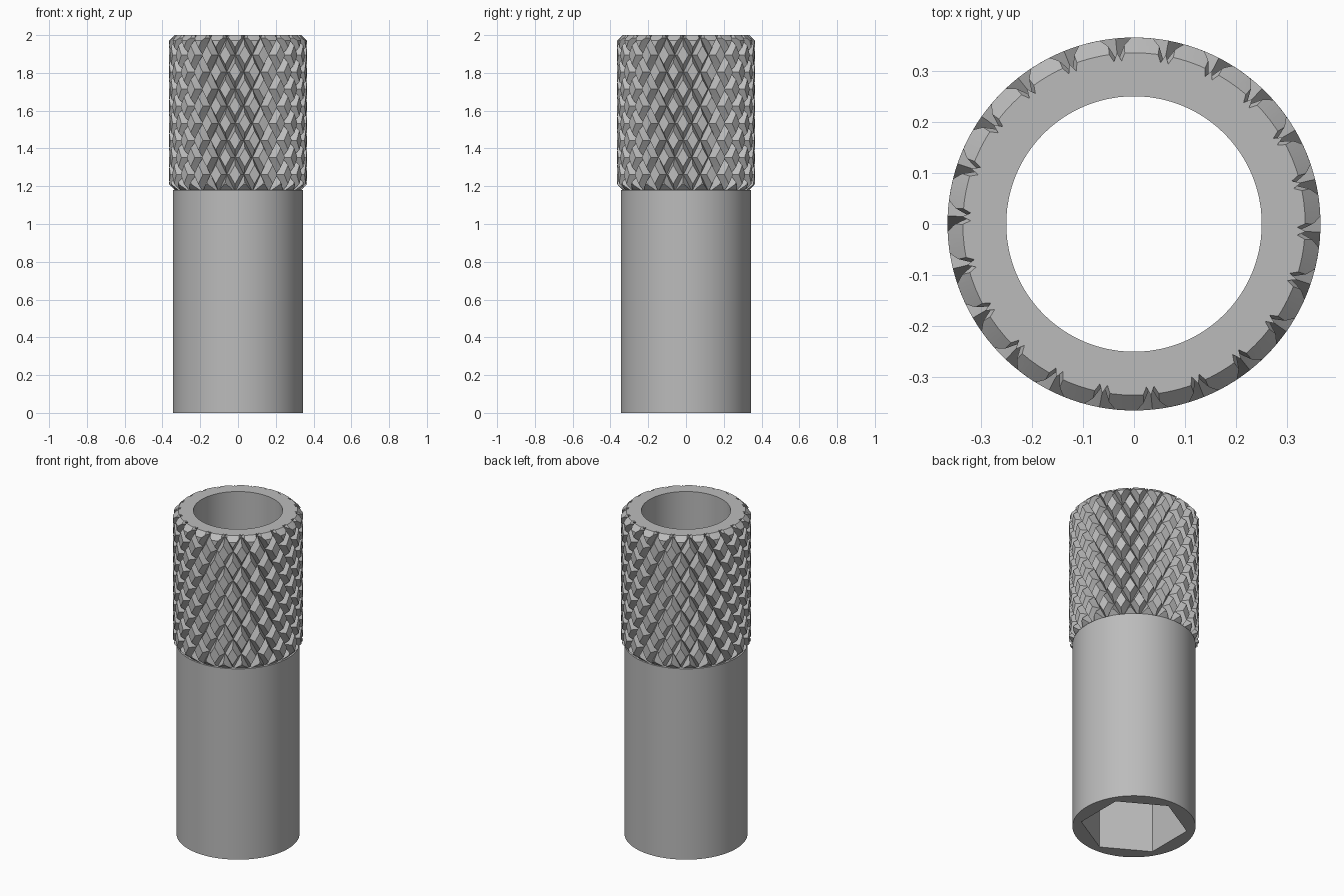
import bpy, bmesh
from math import pi, cos, sin, radians

cube = bpy.data.objects.get("Cube")
if cube:
    bpy.data.objects.remove(cube, do_unlink=True)

steel = bpy.data.materials.new("grey_steel")
steel.use_nodes = True
GREY = (0.5, 0.5, 0.5, 1)
steel.diffuse_color = GREY
steel.node_tree.nodes["Principled BSDF"].inputs["Base Color"].default_value = GREY

SIDES = 96
SEAM, TOP = 1.18, 2.0
OUTER, DEPTH, CHAMFER, BORE = 0.365, 0.045, 0.03, 0.25


def make_object(name, bm):
    bmesh.ops.recalc_face_normals(bm, faces=bm.faces)
    mesh = bpy.data.meshes.new(name)
    bm.to_mesh(mesh)
    bm.free()
    mesh.materials.append(steel)
    ob = bpy.data.objects.new(name, mesh)
    bpy.context.collection.objects.link(ob)
    return ob


def smooth(ob, angle):
    bpy.ops.object.select_all(action="DESELECT")
    ob.select_set(True)
    bpy.context.view_layer.objects.active = ob
    bpy.ops.object.shade_smooth_by_angle(angle=radians(angle))


def ring(bm, r, z, n=SIDES, turn=0.0):
    return [bm.verts.new((r * cos(turn + 2 * pi * i / n), r * sin(turn + 2 * pi * i / n), z))
            for i in range(n)]


def bridge(bm, a, b):
    for i in range(len(a)):
        j = (i + 1) % len(a)
        bm.faces.new((a[i], a[j], b[j], b[i]))


def edge_loop(bm, verts):
    found = []
    for i, v in enumerate(verts):
        w = verts[(i + 1) % len(verts)]
        found.append(bm.edges.get((v, w)) or bm.edges.new((v, w)))
    return found


# Shank: smooth tube with a hexagonal socket
bm = bmesh.new()
low, high = ring(bm, 0.345, 0), ring(bm, 0.345, SEAM)
hex_low, hex_high = (ring(bm, 0.3, z, 6, pi / 6) for z in (0, SEAM))
bridge(bm, low, high)
bridge(bm, hex_low, hex_high)
for outer, inner in ((low, hex_low), (high, hex_high)):
    bmesh.ops.triangle_fill(bm, use_beauty=True,
                            edges=edge_loop(bm, outer) + edge_loop(bm, inner))
shank = make_object("shank", bm)
smooth(shank, 30)

# Knurl: lattice of two crossing helical V-groove families
GROOVES = 22
PITCH = 2 * pi / GROOVES
HALF = 0.22 * PITCH           # half width of a groove
TWIST = 1.58                  # radians per unit of height
PHASE, CROSS_Z = radians(-2.5), 1.985
STEPS = ((0, 1), (HALF, 0), (PITCH / 2, 0), (PITCH - HALF, 0))
COUNT = GROOVES * len(STEPS)


def helix(index):
    turn, step = divmod(index, len(STEPS))
    offset, cut = STEPS[step]
    return turn * PITCH + offset, cut


bm = bmesh.new()
lattice = {}


def knurl_vert(a, b):
    key = (a % COUNT, b - a)
    if key not in lattice:
        u, cut_u = helix(key[0])
        v, cut_v = helix(key[0] + key[1])
        r = OUTER - DEPTH * max(cut_u, cut_v)
        t = PHASE + (u + v) / 2
        lattice[key] = bm.verts.new((r * cos(t), r * sin(t), CROSS_Z + (u - v) / 2 / TWIST))
    return lattice[key]


for a in range(COUNT):
    for row in range(-6, 44):
        b = a + row
        p, q, r, s = [knurl_vert(*c) for c in ((a, b), (a + 1, b), (a + 1, b + 1), (a, b + 1))]
        # Split each quad along the crease where grooves meet
        u_mid, v_mid = a % 4 in (0, 3), b % 4 in (0, 3)
        if u_mid and v_mid:
            if (a % 4) == (b % 4):
                tris = ((p, q, r), (p, r, s))
            else:
                tris = ((p, q, s), (q, r, s))
            for t in tris:
                bm.faces.new(t)
        else:
            bm.faces.new((p, q, r, s))

# Close both ragged ends so the lattice is a solid
border = [e for e in bm.edges if e.is_boundary]
tips = {up: bm.verts.new((0, 0, z)) for up, z in ((True, 2.2), (False, 0.9))}
for e in border:
    bm.faces.new((e.verts[0], e.verts[1], tips[e.verts[0].co.z > 1.6]))
grip = make_object("knurled_grip", bm)

# Chamfered tube that trims the grip
bm = bmesh.new()
profile = ((BORE, SEAM), (OUTER - CHAMFER, SEAM), (OUTER + 0.001, SEAM + CHAMFER),
           (OUTER + 0.001, TOP - CHAMFER), (OUTER - CHAMFER, TOP), (BORE, TOP))
rings = [ring(bm, r, z) for r, z in profile]
for i in range(len(rings)):
    bridge(bm, rings[i], rings[(i + 1) % len(rings)])
trim = make_object("grip_trim", bm)
trim.hide_render = True

cut = grip.modifiers.new("trim", "BOOLEAN")
cut.operation = "INTERSECT"
cut.solver = "EXACT"
cut.object = trim
bpy.ops.object.select_all(action="DESELECT")
grip.select_set(True)
bpy.context.view_layer.objects.active = grip
bpy.ops.object.modifier_apply(modifier="trim")
bpy.data.objects.remove(trim, do_unlink=True)
smooth(grip, 12)
